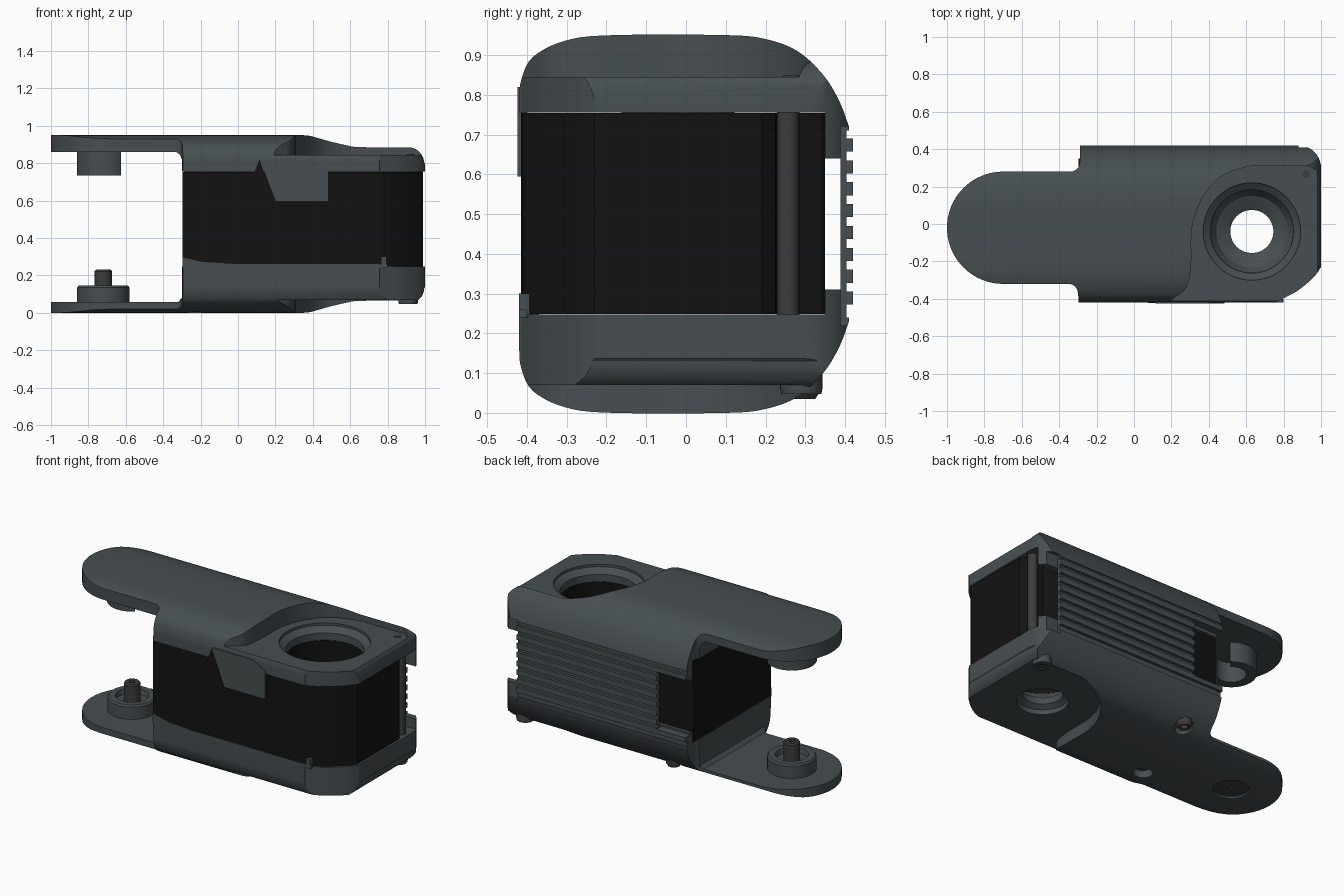
import bpy, bmesh, math
from mathutils import Vector

if "Cube" in bpy.data.objects:
    bpy.data.objects.remove(bpy.data.objects["Cube"])


def material(name, c):
    m = bpy.data.materials.new(name)
    m.diffuse_color = (*c, 1)
    m.use_nodes = True
    m.node_tree.nodes["Principled BSDF"].inputs["Base Color"].default_value = m.diffuse_color
    return m


SLATE = material("slate", (0.062, 0.076, 0.082))
BLACK = material("black", (0.006, 0.006, 0.006))
STEEL = material("dark_steel", (0.045, 0.045, 0.045))


def finish(name, bm, mat):
    bmesh.ops.recalc_face_normals(bm, faces=bm.faces)
    me = bpy.data.meshes.new(name)
    bm.to_mesh(me)
    bm.free()
    ob = bpy.data.objects.new(name, me)
    bpy.context.collection.objects.link(ob)
    me.materials.append(mat)
    return ob


def prism(name, pts, axis, lo, hi, mat=SLATE):
    """Extrude a 2D outline along an axis."""
    put = {'x': lambda a, b, h: (h, a, b), 'y': lambda a, b, h: (a, h, b),
           'z': lambda a, b, h: (a, b, h)}[axis]
    bm = bmesh.new()
    f = bm.faces.new([bm.verts.new(put(a, b, lo)) for a, b in pts])
    ext = bmesh.ops.extrude_face_region(bm, geom=[f])
    d = Vector(put(0, 0, hi - lo))
    bmesh.ops.translate(bm, vec=d, verts=[v for v in ext['geom'] if isinstance(v, bmesh.types.BMVert)])
    return finish(name, bm, mat)


def lathe(name, prof, x, y, mat=SLATE, n=48):
    """Spin a (radius, z) profile into a closed solid with flat end caps."""
    bm = bmesh.new()
    rings = [[bm.verts.new((x + r * math.cos(2 * math.pi * i / n), y + r * math.sin(2 * math.pi * i / n), z))
              for i in range(n)] for r, z in prof]
    for a, b in zip(rings, rings[1:]):
        for i in range(n):
            j = (i + 1) % n
            bm.faces.new((a[i], a[j], b[j], b[i]))
    bm.faces.new(rings[0])
    bm.faces.new(rings[-1])
    return finish(name, bm, mat)


def rect(x0, x1, y0, y1):
    return [(x0, y0), (x1, y0), (x1, y1), (x0, y1)]


def arc(cx, cy, r, a0, a1, n=12):
    return [(cx + r * math.cos(math.radians(a0 + (a1 - a0) * i / n)),
             cy + r * math.sin(math.radians(a0 + (a1 - a0) * i / n))) for i in range(n + 1)]


def smooth(pts, n=5):
    """Catmull-Rom curve through the points."""
    v = [Vector(p) for p in pts]
    v = [2 * v[0] - v[1]] + v + [2 * v[-1] - v[-2]]
    out = []
    for a, b, c, d in zip(v, v[1:], v[2:], v[3:]):
        for k in range(n):
            t = k / n
            out.append(tuple(0.5 * (2 * b + (c - a) * t + (2 * a - 5 * b + 4 * c - d) * t * t
                                    + (3 * b - a - 3 * c + d) * t ** 3)))
    return out + [tuple(pts[-1])]


def boolean(ob, tool, op='DIFFERENCE'):
    m = ob.modifiers.new("bool", 'BOOLEAN')
    m.operation, m.object, m.solver = op, tool, 'EXACT'
    bpy.context.view_layer.objects.active = ob
    bpy.ops.object.modifier_apply(modifier=m.name)
    bpy.data.objects.remove(tool)


# housing: ribbed cross-section, trimmed by plan and side outlines
half = smooth([(-.42, .78), (-.415, .835), (-.385, .895), (-.3, .937), (-.18, .95), (.1, .95),
               (.2, .94), (.28, .91), (.345, .85), (.385, .785), (.41, .72)])
ribs = [(.41, .71), (.403, .71)]
for k in range(8):
    z = .69 - k * .055
    ribs += [(.403, z), (.42, z), (.42, z - .033), (.403, z - .033)]
ribs += [(.403, .24), (.41, .24)]
section = half + ribs + [(y, .95 - z) for y, z in reversed(half)]
housing = prism("housing", section, 'x', -1.1, 1.1)

plan = (arc(-.7, -.02, .3, 90, 270, 40) + arc(-.35, -.37, .05, 90, 0, 6) + [(-.29, -.45), (.74, -.45)]
        + smooth([(.76, -.415), (.87, -.36), (.96, -.285), (1, -.23)])
        + arc(.88, .3, .12, 0, 90, 10) + [(.86, .45), (-.29, .45)] + arc(-.34, .33, .05, 0, -90, 6))
boolean(housing, prism("plan_trim", plan, 'z', -.1, 1.1), 'INTERSECT')
side = ([(-1.05, -.05), (.9, -.05), (.9, .055)] + arc(.92, .13, .075, -90, 0, 8) + [(1.05, .2), (1.05, .75)]
        + smooth([(1, .79), (.985, .84), (.95, .875), (.9, .89)]) + [(.9, 1.05), (-1.05, 1.05)])
boolean(housing, prism("side_trim", side, 'y', -.6, .6), 'INTERSECT')

# lowered pads around the bore, top and bottom
pad = smooth([(.13, -.47), (.2, -.405), (.28, -.34), (.305, -.22), (.31, -.02), (.36, .13),
              (.46, .25), (.6, .305), (.7, .312)]) + [(.93, .312), (.99, .28), (1.1, .28), (1.1, -.47)]
boolean(housing, prism("top_pad_cut", pad, 'z', .845, 1.2))
boolean(housing, prism("bottom_pad_cut", pad, 'z', -.2, .07))

# jaw gap between the two tongues
jaw = [(-1.2, .058), (-.32, .058), (-.3, .08), (-.3, .82), (-.31, .845), (-.33, .86), (-1.2, .86)]
boolean(housing, prism("jaw_cut", jaw, 'y', -.6, .6))

# slot for the core, with a gap in front of the ribbed back panel
slot = [(-.6, .248), (.35, .248), (.35, .31), (.389, .31), (.389, .64), (.35, .64), (.35, .755), (-.6, .755)]
boolean(housing, prism("slot_cut", slot, 'x', -.6, 1.2))
boolean(housing, prism("left_window", rect(-.5, -.09, .3, .66), 'y', .37, .6))
boolean(housing, prism("right_window", rect(.88, 1.2, .22, .72), 'y', .389, .6))

# black core
core_plan = ([(-.298, -.415), (.74, -.415)] + smooth([(.76, -.412), (.86, -.355), (.95, -.28), (.988, -.23)])
             + [(.988, .19), (.96, .225), (.86, .24), (.83, .34), (.82, .349), (-.298, .349)])
core = prism("core", core_plan, 'z', .249, .754, BLACK)

# stepped bore through everything
bore = [(.26, 1.1), (.26, .83), (.222, .80), (.222, .25), (.19, .2), (.15, .18), (.115, .16),
        (.115, .12), (.145, .1), (.145, -.1)]
for ob in (housing, core):
    boolean(ob, lathe("bore_cut", bore, .63, -.04, n=64))

# screws recessed in the underside
for i, (x, y) in enumerate([(-.12, .29), (-.23, -.2)]):
    boolean(housing, lathe("screw_cut", [(.055, -.1), (.055, .07)], x, y, n=32))
    lathe(f"screw_{i}", [(.018, .06), (.02, .04), (.035, .035), (.045, .05), (.045, .08)], x, y, STEEL, 24)
lathe("corner_screw_boss", [(.03, .06), (.033, .047), (.05, .047), (.053, .06), (.053, .13)], .91, .29, SLATE, 32)
lathe("corner_screw", [(.012, .058), (.014, .05), (.03, .05), (.03, .08)], .91, .29, STEEL, 24)
lathe("top_pin_dot", [(.02, .80), (.02, .848)], .92, .265, STEEL, 20)

# lower pivot: boss, pin and bottom disc
boolean(housing, lathe("disc_cut", [(.1, -.1), (.1, .015)], -.72, -.02))
lathe("pivot_disc", [(.02, .02), (.02, .008), (.098, .008), (.098, .03)], -.72, -.02, STEEL)
lathe("lower_boss", [(.14, .05), (.14, .135), (.132, .145), (.095, .145), (.088, .115), (.04, .115)], -.72, -.02)
lathe("pivot_pin", [(.047, .1), (.047, .222), (.04, .231), (.018, .231), (.018, .215)], -.72, -.02, STEEL, 32)

# upper boss: open ring
prism("upper_boss", arc(-.72, -.02, .142, 48, 312, 40) + arc(-.72, -.02, .085, 312, 48, 30), 'z', .735, .87)

# front flap, wedge beside it, lower lip and rear post
prism("front_flap", [(.115, .82), (.2, .595), (.485, .595), (.485, .77), (.4, .82)], 'y', -.424, -.4)
prism("front_wedge", [(.075, .72), (.115, .82), (.15, .72)], 'y', -.4225, -.4, BLACK)
prism("lower_lip", [(-.298, .24), (-.298, .297), (-.19, .272), (-.03, .262), (.8, .26), (.8, .24)], 'y', -.42, -.4)
prism("lip_tab", rect(.765, .795, .24, .3), 'y', -.42, -.37)
lathe("rear_post", [(.028, .2), (.028, .8)], .95, .257, STEEL, 24)

for ob in bpy.context.scene.objects:
    ob.select_set(True)
    bpy.context.view_layer.objects.active = ob
bpy.ops.object.shade_smooth_by_angle(angle=math.radians(28))
